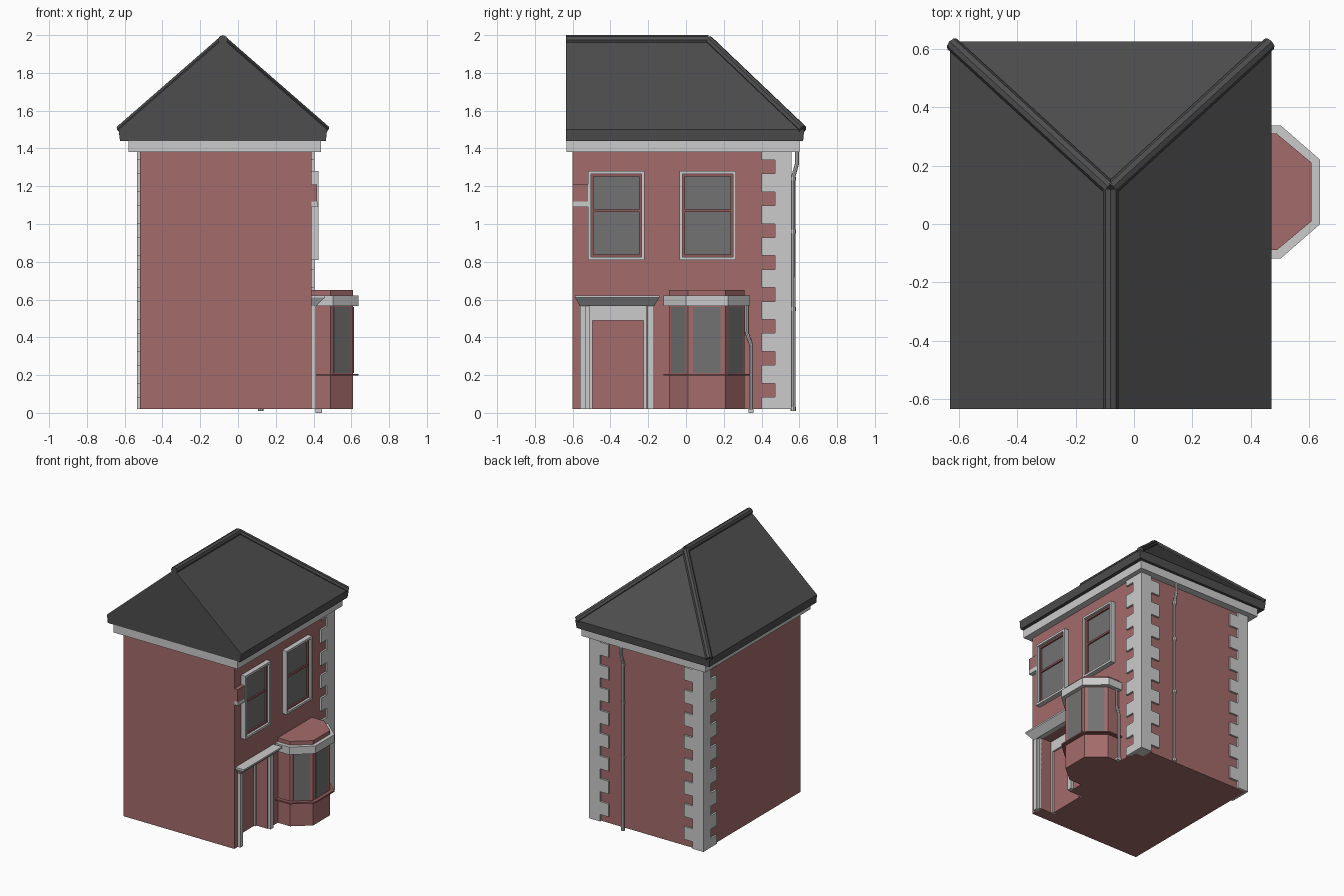
import bpy, bmesh
from mathutils import Vector

cube = bpy.data.objects.get("Cube")
if cube:
    bpy.data.objects.remove(cube, do_unlink=True)


def material(name, rgb):
    m = bpy.data.materials.new(name)
    m.use_nodes = True
    m.diffuse_color = (*rgb, 1)
    bsdf = next(n for n in m.node_tree.nodes if n.type == 'BSDF_PRINCIPLED')
    bsdf.inputs["Base Color"].default_value = (*rgb, 1)
    bsdf.inputs["Roughness"].default_value = 0.8
    return m


BRICK = material("brick red", (0.37, 0.15, 0.145))
STONE = material("pale stone", (0.6, 0.6, 0.6))
SLATE = material("dark slate", (0.075, 0.075, 0.075))
GLASS = material("grey glass", (0.17, 0.17, 0.17))
TIMBER = material("dark red timber", (0.27, 0.1, 0.095))


def finish(name, bm, mat):
    bmesh.ops.recalc_face_normals(bm, faces=bm.faces)
    mesh = bpy.data.meshes.new(name)
    bm.to_mesh(mesh)
    bm.free()
    mesh.materials.append(mat)
    ob = bpy.data.objects.new(name, mesh)
    bpy.context.collection.objects.link(ob)
    return ob


def boxes(name, mat, *ranges):
    """One object made of boxes, each given as x, y and z ranges."""
    bm = bmesh.new()
    for xr, yr, zr in ranges:
        vs = bmesh.ops.create_cube(bm, size=1)["verts"]
        for v in vs:
            v.co = [r[0] if c < 0 else r[1] for c, r in zip(v.co, (xr, yr, zr))]
    return finish(name, bm, mat)


def prism(name, mat, pts, z0, z1):
    bm = bmesh.new()
    face = bm.faces.new([bm.verts.new((x, y, z0)) for x, y in pts])
    ext = bmesh.ops.extrude_face_region(bm, geom=[face], use_keep_orig=True)["geom"]
    for v in ext:
        if isinstance(v, bmesh.types.BMVert):
            v.co.z = z1
    return finish(name, bm, mat)


def hull(name, mat, pts):
    bm = bmesh.new()
    for p in pts:
        bm.verts.new(p)
    bmesh.ops.convex_hull(bm, input=bm.verts)
    bmesh.ops.dissolve_limit(bm, angle_limit=0.01, verts=bm.verts, edges=bm.edges)
    return finish(name, bm, mat)


def rect(x0, x1, y0, y1, z):
    return [(x, y, z) for x in (x0, x1) for y in (y0, y1)]


def tube(name, mat, pts, radius, sides=2):
    cu = bpy.data.curves.new(name, 'CURVE')
    cu.dimensions = '3D'
    cu.bevel_depth = radius
    cu.bevel_resolution = sides
    cu.use_fill_caps = True
    sp = cu.splines.new('POLY')
    sp.points.add(len(pts) - 1)
    for p, co in zip(sp.points, pts):
        p.co = (*co, 1)
    cu.materials.append(mat)
    ob = bpy.data.objects.new(name, cu)
    bpy.context.collection.objects.link(ob)
    bpy.ops.object.select_all(action='DESELECT')
    ob.select_set(True)
    bpy.context.view_layer.objects.active = ob
    bpy.ops.object.convert(target='MESH')
    bpy.ops.object.shade_smooth_by_angle()


# Brick walls, with the doorway recess in the lower storey
L, R, F, B = -0.52, 0.39, -0.6, 0.545
DOOR_X, D0, D1 = 0.28, -0.51, -0.21
prism("lower_walls", BRICK, [(L, F), (R, F), (R, D0), (DOOR_X, D0),
                             (DOOR_X, D1), (R, D1), (R, B), (L, B)], 0.02, 0.57)
boxes("upper_walls", BRICK, ((L, R), (F, B), (0.57, 1.42)))

# Eaves cornice and half-hipped roof
boxes("eaves_cornice", STONE, ((-0.58, 0.44), (-0.632, 0.6), (1.38, 1.445)))
RX, HIP = -0.08, 0.12
ridge_front, ridge_back = (RX, -0.635, 1.98), (RX, HIP, 1.98)
hull("roof", SLATE, rect(-0.625, 0.465, -0.635, 0.62, 1.44)
     + rect(-0.632, 0.472, -0.635, 0.626, 1.5) + [ridge_front, ridge_back])
ridge_top = (RX, HIP, 1.974)
tube("ridge_cap", SLATE, [(RX, -0.635, 1.974), ridge_top], 0.026)
for side, x in (("left", 0.464), ("right", -0.624)):
    tube(side + "_hip_cap", SLATE, [ridge_top, (x, 0.618, 1.5)], 0.024)

# Corner quoins: a plain strip plus alternating long blocks on each face
NOTCH, PITCH = 0.072, 0.169
T = 0.014


def quoin(name, corner, sx):
    strip, reach = 0.075, 0.145
    out, back = corner + sx * T, B + T
    inner = corner - sx * strip
    far = corner - sx * reach
    parts = [(sorted((inner, out)), (B - strip, back), (0.02, 1.38))]
    for i in range(9):
        z0 = max(0.02, 0.156 + (i - 1) * PITCH)
        z1 = min(1.38, 0.084 + i * PITCH)
        parts.append((sorted((corner - sx * 0.01, out)), (B - reach, B - strip), (z0, z1)))
        if i < 8:
            parts.append((sorted((far, inner)), (B - 0.01, back),
                          (z1 - 0.012, z1 + NOTCH + 0.012)))
    boxes(name, STONE, *parts)


quoin("left_quoins", R, 1)
quoin("right_quoins", L, -1)


# Upper sash windows
def frame(x0, x1, y0, y1, z0, z1, w):
    xr = (x0, x1)
    return [(xr, (y0, y0 + w), (z0, z1)), (xr, (y1 - w, y1), (z0, z1)),
            (xr, (y0 + w, y1 - w), (z0, z0 + w)), (xr, (y0 + w, y1 - w), (z1 - w, z1))]


for name, y in (("front", -0.52), ("back", -0.035)):
    y1 = y + 0.3
    boxes(name + "_window_surround", STONE, *frame(0.38, 0.425, y, y1, 0.81, 1.28, 0.016))
    boxes(name + "_window_sash", TIMBER,
          *frame(0.38, 0.408, y + 0.016, y1 - 0.016, 0.826, 1.264, 0.013),
          ((0.38, 0.406), (y + 0.02, y1 - 0.02), (1.063, 1.077)))
    boxes(name + "_window_glass", GLASS, ((0.385, 0.396), (y + 0.02, y1 - 0.02), (0.83, 1.26)))

# Short string course by the front corner
boxes("string_course_brick", BRICK, ((0.38, 0.418), (F, -0.52), (1.12, 1.21)))
boxes("string_course_stone", STONE, ((0.38, 0.42), (F, -0.52), (1.09, 1.12)))

# Doorway: pilasters, recessed frame, door and flared canopy
boxes("door_pilasters", STONE, ((0.38, 0.412), (-0.56, -0.53), (0.02, 0.57)),
      ((0.38, 0.412), (-0.205, -0.17), (0.02, 0.57)),
      ((0.38, 0.4), (-0.53, D0), (0.02, 0.57)))
boxes("door_frame", STONE, ((DOOR_X - 0.01, 0.3), (D0, D1), (0.49, 0.57)),
      ((DOOR_X - 0.01, 0.3), (D0, D0 + 0.015), (0.02, 0.49)),
      ((DOOR_X - 0.01, 0.3), (D1 - 0.015, D1), (0.02, 0.49)))
boxes("door", BRICK, ((DOOR_X - 0.01, 0.288), (D0 + 0.015, D1 - 0.015), (0.02, 0.49)))
hull("door_canopy", STONE, rect(0.38, 0.412, -0.56, -0.17, 0.565)
     + rect(0.38, 0.46, -0.588, -0.14, 0.61) + rect(0.38, 0.46, -0.588, -0.14, 0.622))


# Bay window
def bay(e):
    mid, half, side = 0.11, 0.1 + e * 0.4, 0.2 + e
    return [(0.38, mid - side), (0.49 + e * 0.5, mid - side), (0.61 + e, mid - half),
            (0.61 + e, mid + half), (0.49 + e * 0.5, mid + side), (0.38, mid + side)]


prism("bay_walls", BRICK, bay(0), 0.02, 0.65)
prism("bay_sill", TIMBER, bay(0.028), 0.197, 0.207)
prism("bay_cornice", STONE, bay(0.028), 0.565, 0.622)
corners = [Vector(p) for p in bay(0)]
for i, name in ((1, "front"), (2, "middle"), (3, "back")):
    a, b = corners[i], corners[i + 1]
    d = (b - a).normalized()
    n = Vector((d.y, -d.x))
    p, q = a.lerp(b, 0.14), a.lerp(b, 0.86)
    quad = [p - n * 0.003, q - n * 0.003, q + n * 0.003, p + n * 0.003]
    prism("bay_glass_" + name, GLASS, quad, 0.21, 0.56)

# Rainwater pipes with collars
PX = 0.12
tube("back_downpipe", STONE, [(PX, 0.588, 1.4), (PX, 0.588, 1.32),
                              (PX, 0.568, 1.25), (PX, 0.568, 0.01)], 0.011)
tube("bay_downpipe", STONE, [(0.42, 0.32, 0.58), (0.42, 0.32, 0.43),
                             (0.42, 0.345, 0.36), (0.42, 0.345, 0.005)], 0.01)
for i, z in enumerate((0.02, 0.55, 0.96, 1.24)):
    tube(f"pipe_collar_{i}", STONE, [(PX, 0.568, z - 0.01), (PX, 0.568, z + 0.01)], 0.014)
boxes("ground_gully", STONE, ((0.41, 0.445), (0.33, 0.358), (0, 0.02)))
